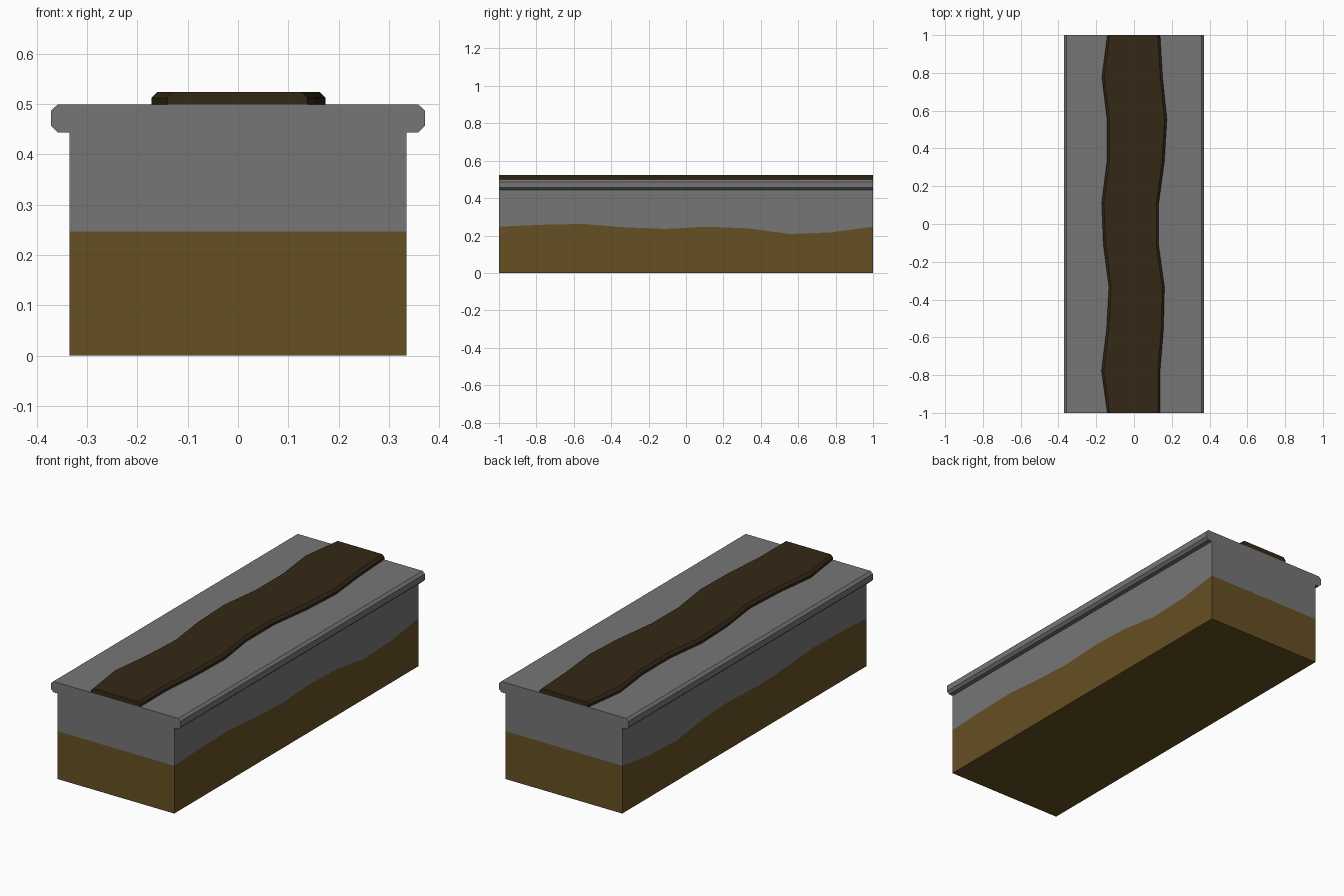
import bpy

if "Cube" in bpy.data.objects:
    bpy.data.objects.remove(bpy.data.objects["Cube"])

N = 10
STATIONS = [-1 + 2 * k / (N - 1) for k in range(N)]
W = 0.335          # half width of the block

# Wavy values at each station along y
SOIL_TOP = [.247, .257, .262, .244, .235, .247, .238, .208, .217, .247]
PATH_LEFT = [-.141, -.172, -.145, -.133, -.162, -.171, -.143, -.143, -.17, -.141]
PATH_RIGHT = [.138, .138, .156, .161, .130, .131, .161, .174, .151, .138]


def material(name, rgb):
    m = bpy.data.materials.new(name)
    m.diffuse_color = (*rgb, 1)
    m.use_nodes = True
    m.node_tree.nodes["Principled BSDF"].inputs["Base Color"].default_value = m.diffuse_color
    return m


def loft(name, sections, mat):
    """Skin open x/z sections along y and close both ends."""
    n = len(sections[0])
    verts = [(x, y, z) for y, sec in zip(STATIONS, sections) for x, z in sec]
    faces = []
    for k in range(N - 1):
        a, b = k * n, (k + 1) * n
        for i in range(n - 1):
            faces.append((a + i + 1, a + i, b + i, b + i + 1))
    faces.append(tuple(range(n)))
    faces.append(tuple(reversed(range((N - 1) * n, N * n))))
    mesh = bpy.data.meshes.new(name)
    mesh.from_pydata(verts, [], faces)
    mesh.materials.append(mat)
    obj = bpy.data.objects.new(name, mesh)
    bpy.context.collection.objects.link(obj)
    return obj


soil = material("soil", (0.13, 0.08, 0.016))
stone = material("stone", (0.18, 0.18, 0.18))
mud = material("mud", (0.035, 0.022, 0.008))

# Soil base with a wavy top border
loft("soil_base", [[(-W, z), (-W, 0), (W, 0), (W, z)] for z in SOIL_TOP], soil)

# Stone slab with a chamfered overhanging lip, mirrored in x
LIP = [(W, .443), (.358, .443), (.371, .456), (.371, .487), (.358, .499)]


def stone_section(z):
    half = [(W, z)] + LIP
    return half + [(-x, h) for x, h in reversed(half)]


loft("stone_slab", [stone_section(z) for z in SOIL_TOP], stone)

# Raised winding path strip with chamfered edges
C = 0.012
loft("path_strip", [[(r, .499), (r, .512), (r - C, .524),
                     (l + C, .524), (l, .512), (l, .499)]
                    for l, r in zip(PATH_LEFT, PATH_RIGHT)], mud)
